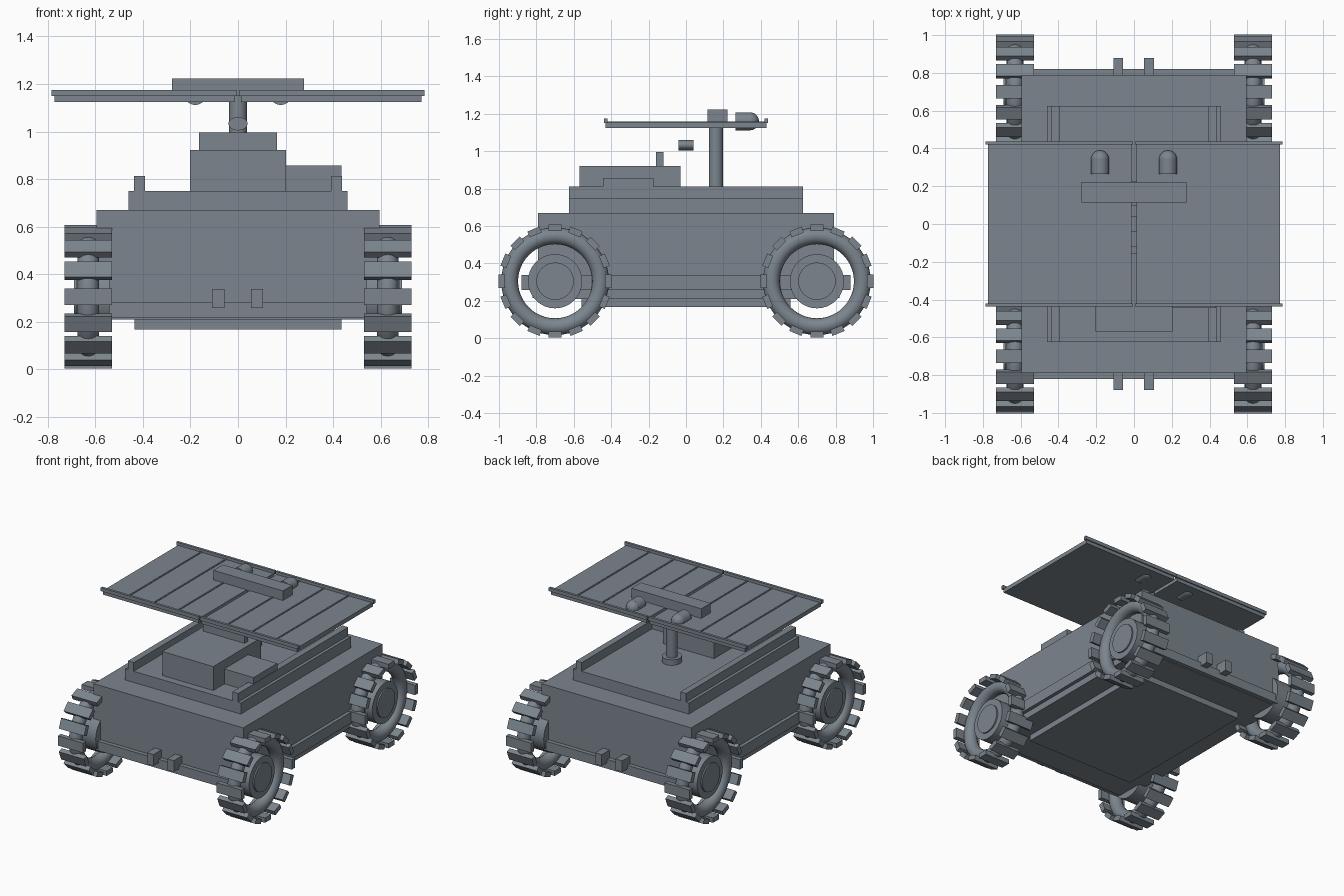
import bpy, math
from mathutils import Vector

cube = bpy.data.objects.get("Cube")
if cube:
    bpy.data.objects.remove(cube, do_unlink=True)

grey = bpy.data.materials.new("slate grey")
grey.use_nodes = True
colour = (0.2, 0.235, 0.27, 1)
grey.diffuse_color = colour
grey.node_tree.nodes["Principled BSDF"].inputs["Base Color"].default_value = colour


def finish(name, smooth=False):
    ob = bpy.context.object
    ob.name = name
    ob.data.materials.append(grey)
    if smooth:
        bpy.ops.object.shade_smooth_by_angle()
    return ob


def box(name, x, y, z):
    """Box from its (low, high) range on each axis."""
    lo, hi = Vector((x[0], y[0], z[0])), Vector((x[1], y[1], z[1]))
    bpy.ops.mesh.primitive_cube_add(size=1, location=(lo + hi) / 2)
    ob = finish(name)
    ob.scale = hi - lo
    return ob


def rod(name, centre, radius, length, axis="Z"):
    turn = {"X": (0, math.pi / 2, 0), "Y": (math.pi / 2, 0, 0), "Z": (0, 0, 0)}[axis]
    bpy.ops.mesh.primitive_cylinder_add(vertices=32, radius=radius, depth=length,
                                        location=centre, rotation=turn)
    return finish(name, True)


def sym(v):
    return (-v, v)


# Hull
box("hull", sym(0.595), sym(0.79), (0.21, 0.67))
box("belly_plate", sym(0.435), sym(0.56), (0.168, 0.215))
box("upper_deck", sym(0.46), sym(0.625), (0.67, 0.75))

# Equipment on the deck
box("equipment_box", sym(0.203), (-0.57, -0.03), (0.75, 0.922))
box("side_box", (0.2, 0.435), (-0.445, -0.175), (0.75, 0.857))
box("rear_fin", sym(0.165), (-0.16, -0.12), (0.92, 0.995))
sensor = rod("sensor_barrel", (0, 0, 1.033), 0.04, 0.08, "Y")
sensor.scale.y = 0.7

# Deck rails, side skirts, bumpers and tow lugs
for s, side in ((1, "left"), (-1, "right")):
    box("deck_rail_" + side, sorted((s * 0.392, s * 0.438)), sym(0.625), (0.75, 0.812))
    box("side_skirt_" + side, sorted((s * 0.59, s * 0.62)), sym(0.6), (0.257, 0.335))
for s, end in ((1, "back"), (-1, "front")):
    box("bumper_" + end, sym(0.56), sorted((s * 0.78, s * 0.82)), (0.215, 0.282))
    for x in (-0.083, 0.08):
        box("tow_lug_" + end, (x - 0.026, x + 0.026), sorted((s * 0.78, s * 0.88)), (0.257, 0.338))

# Mast
rod("mast", (0, 0.16, 0.95), 0.038, 0.4)
rod("mast_foot", (0, 0.16, 0.77), 0.065, 0.04)

# Solar panels, split along the middle, with thin ribs and raised rims
for s, side in ((1, "left"), (-1, "right")):
    box("solar_panel_" + side, sorted((s * 0.012, s * 0.772)), sym(0.43), (1.125, 1.155))
    for i in range(1, 4):
        x = s * i * 0.195
        box("panel_rib_" + side, (x - 0.005, x + 0.005), sym(0.42), (1.155, 1.16))
    for f in (1, -1):
        box("panel_rim_" + side, sorted((s * 0.004, s * 0.785)),
            sorted((f * 0.42, f * 0.438)), (1.15, 1.175))

# Camera bar and twin domed cameras
box("camera_bar", sym(0.277), (0.115, 0.222), (1.15, 1.224))
for x in sym(0.18):
    rod("camera_barrel", (x, 0.305, 1.16), 0.048, 0.08, "Y")
    bpy.ops.mesh.primitive_uv_sphere_add(segments=24, ring_count=16, radius=0.048,
                                         location=(x, 0.342, 1.16))
    finish("camera_dome", True)

# Wheels: round tyre, tread blocks and hub
for sx in (1, -1):
    for sy in (1, -1):
        centre = Vector((sx * 0.63, sy * 0.7, 0.305))
        bpy.ops.mesh.primitive_torus_add(major_segments=48, minor_segments=16, major_radius=0.243,
                                         minor_radius=0.045, location=centre,
                                         rotation=(0, math.pi / 2, 0))
        finish("tyre", True)
        for i in range(16):
            a = i * math.tau / 16
            spot = centre + Vector((0, math.cos(a), math.sin(a))) * 0.285
            bpy.ops.mesh.primitive_cube_add(size=1, location=spot, rotation=(a, 0, 0))
            finish("tread_block").scale = (0.2, 0.034, 0.07)
        rod("hub", (sx * 0.61, sy * 0.7, 0.305), 0.145, 0.14, "X")
        rod("hub_cap", (sx * 0.68, sy * 0.7, 0.305), 0.1, 0.02, "X")
